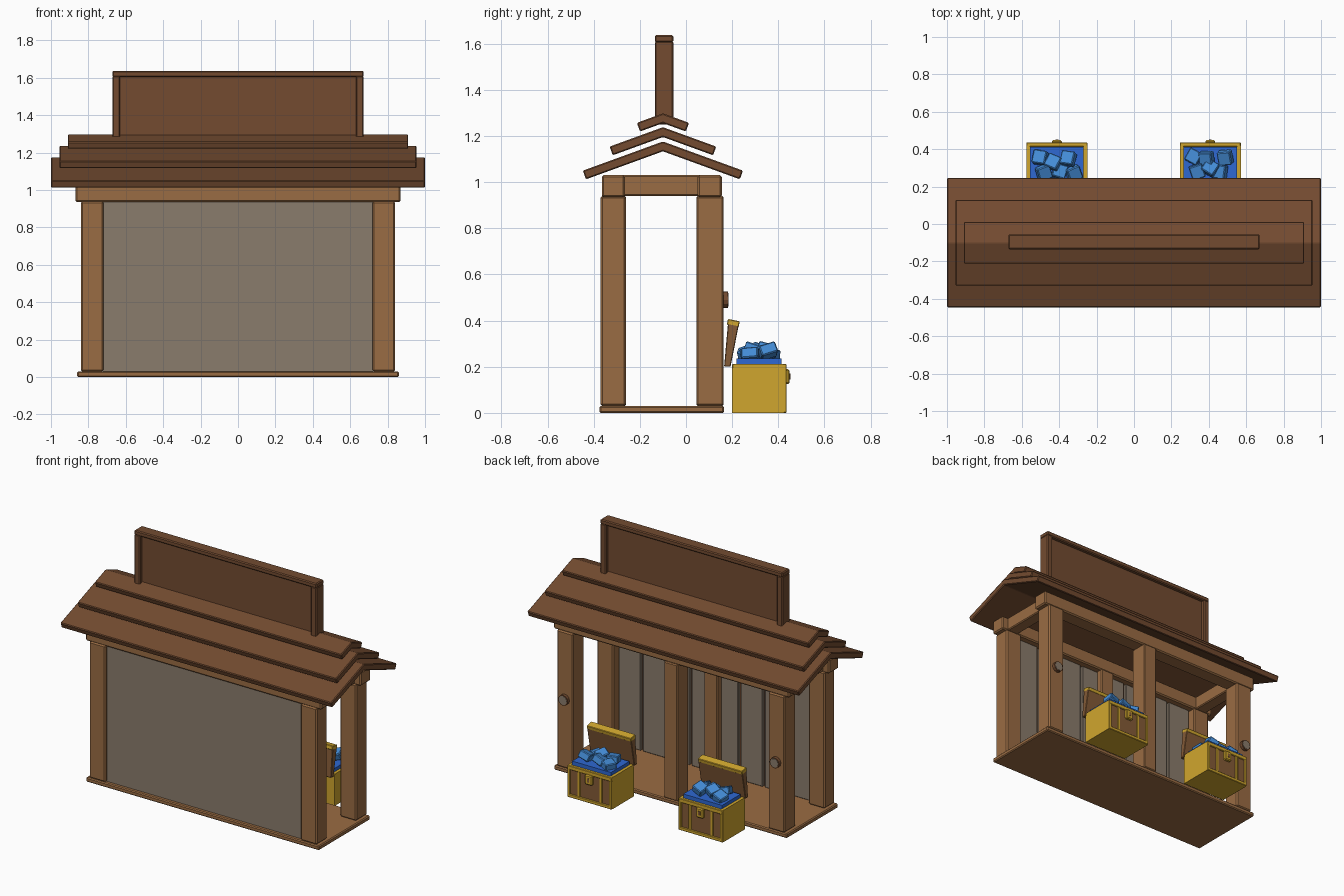
import bpy, bmesh, math, random
from mathutils import Matrix, Vector

if "Cube" in bpy.data.objects:
    bpy.data.objects.remove(bpy.data.objects["Cube"])


def material(name, r, g, b):
    rgb = [((c / 255 + 0.055) / 1.055) ** 2.4 for c in (r, g, b)] + [1]
    m = bpy.data.materials.new(name)
    m.use_nodes = True
    m.diffuse_color = rgb
    m.node_tree.nodes["Principled BSDF"].inputs["Base Color"].default_value = rgb
    return m


TAN = material("tan wood", 154, 108, 67)
DARK = material("dark wood", 115, 75, 48)
GREY = material("weathered grey", 138, 124, 108)
GOLD = material("gold", 208, 166, 46)
CHEST = material("chest wood", 132, 91, 55)
BLUE = material("deep blue", 46, 104, 210)
GEM = material("light blue", 68, 140, 214)


def finish(name, bm, mat, bevel):
    bmesh.ops.recalc_face_normals(bm, faces=bm.faces)
    mesh = bpy.data.meshes.new(name)
    bm.to_mesh(mesh)
    bm.free()
    mesh.materials.append(mat)
    ob = bpy.data.objects.new(name, mesh)
    bpy.context.collection.objects.link(ob)
    if bevel:
        mod = ob.modifiers.new("Bevel", "BEVEL")
        mod.width = bevel
        mod.segments = 1
    return ob


def box(name, x, y, z, mat, bevel=0.006, turn=None):
    """Box from (min, max) ranges, optionally turned about its centre."""
    size = [r[1] - r[0] for r in (x, y, z)]
    centre = [sum(r) / 2 for r in (x, y, z)]
    bm = bmesh.new()
    bmesh.ops.create_cube(bm, size=1, matrix=Matrix.Diagonal((*size, 1)))
    ob = finish(name, bm, mat, bevel)
    ob.location = centre
    if turn:
        ob.rotation_euler = turn
    return ob


def extrude_x(name, profile, half, mat, bevel):
    """Extrude a (y, z) outline across x."""
    bm = bmesh.new()
    face = bm.faces.new([bm.verts.new((-half, y, z)) for y, z in profile])
    new = bmesh.ops.extrude_face_region(bm, geom=[face])["geom"]
    verts = [v for v in new if isinstance(v, bmesh.types.BMVert)]
    bmesh.ops.translate(bm, verts=verts, vec=(2 * half, 0, 0))
    return finish(name, bm, mat, bevel)


def disc(name, x, y, z, radius, depth, mat):
    bm = bmesh.new()
    bmesh.ops.create_cone(bm, cap_ends=True, segments=12, radius1=radius, radius2=radius,
                          depth=depth, matrix=Matrix.Rotation(math.pi / 2, 4, "X"))
    finish(name, bm, mat, 0).location = (x, y, z)


# Floor, posts and beams
FRONT, BACK = (-0.37, -0.26), (0.045, 0.163)
box("floor", (-0.86, 0.86), (-0.375, 0.165), (0, 0.03), TAN)
for side, label in ((-1, "right"), (1, "left")):
    px = sorted((side * 0.72, side * 0.84))
    box(label + "_front_post", px, FRONT, (0.03, 0.94), TAN, 0.008)
    box(label + "_back_post", px, BACK, (0.03, 0.94), TAN, 0.008)
    box(label + "_end_beam", sorted((side * 0.74, side * 0.825)), (-0.3, 0.1), (0.94, 1.03), TAN)
    disc(label + "_peg", side * 0.78, 0.173, 0.49, 0.035, 0.02, DARK)
    disc(label + "_peg_cap", side * 0.78, 0.182, 0.49, 0.029, 0.006, GREY)
box("middle_front_post", (-0.05, 0.05), (-0.31, -0.26), (0.03, 0.94), TAN)
box("middle_back_post", (-0.05, 0.05), BACK, (0.03, 0.94), TAN)
box("front_beam", (-0.87, 0.87), (-0.365, -0.265), (0.935, 1.03), TAN, 0.008)
box("back_beam", (-0.87, 0.87), (0.05, 0.155), (0.935, 1.03), TAN, 0.008)

# Wall sheet with planks on its inner side
box("wall_sheet", (-0.725, 0.725), (-0.35, -0.33), (0.03, 0.94), GREY, 0)
PLANKS = 8
step = 1.44 / PLANKS
for i in range(PLANKS):
    x0 = -0.72 + i * step
    box("wall_plank", (x0 + 0.008, x0 + step - 0.008), (-0.33, -0.305), (0.03, 0.935), GREY, 0.004)
    if i:
        box("plank_seam", (x0 - 0.008, x0 + 0.008), (-0.33, -0.325), (0.03, 0.935), DARK, 0)

# Three stacked gable roof layers
slope, thick, ridge_y = math.radians(20), 0.04, -0.1
for label, half, span, ridge in (("lower", 1.0, 0.347, 1.176),
                                 ("middle", 0.955, 0.231, 1.238),
                                 ("upper", 0.91, 0.113, 1.298)):
    eave = ridge - span * math.tan(slope)
    under = (span - thick * math.sin(slope), eave - thick * math.cos(slope))
    outline = [(0, ridge), (span, eave), under, (0, ridge - thick / math.cos(slope)),
               (-under[0], under[1]), (-span, eave)]
    extrude_x(label + "_roof", [(y + ridge_y, z) for y, z in outline], half, DARK, 0.005)

# Blank board on the ridge
SIGN_Y = (-0.135, -0.055)
box("board_panel", (-0.64, 0.64), (-0.11, -0.08), (1.26, 1.61), DARK, 0)
box("board_top", (-0.672, 0.672), SIGN_Y, (1.605, 1.637), DARK)
for side in (-1, 1):
    box("board_side", sorted((side * 0.63, side * 0.672)), SIGN_Y, (1.25, 1.61), DARK)


def chest(cx, gems, seed):
    """Open chest with a leaning lid, filled with blocks of gem."""
    rng = random.Random(seed)
    w = 0.163

    def span(a, b):
        return (cx + a, cx + b)

    box("chest_body", span(-w, w), (0.2, 0.425), (0, 0.195), GOLD, 0)
    box("chest_front_wood", span(-w + 0.01, w - 0.01), (0.42, 0.428), (0.01, 0.19), CHEST, 0)
    # Gold rim and front bands
    for y in ((0.2, 0.218), (0.415, 0.436)):
        box("chest_rim", span(-w, w), y, (0.185, 0.212), GOLD, 0.003)
    for s in (-1, 1):
        box("chest_side_rim", span(*sorted((s * w, s * (w - 0.02)))), (0.21, 0.42),
            (0.185, 0.212), GOLD, 0)
        box("chest_corner_band", span(*sorted((s * w, s * (w - 0.02)))), (0.415, 0.436),
            (0, 0.19), GOLD, 0.003)
        box("chest_inner_band", span(*sorted((s * 0.07, s * 0.09))), (0.415, 0.434),
            (0, 0.19), GOLD, 0.003)
    box("chest_bottom_band", span(-w, w), (0.415, 0.436), (0, 0.022), GOLD, 0.003)
    box("chest_lock", span(-0.026, 0.026), (0.42, 0.448), (0.125, 0.19), GOLD, 0.006)
    box("chest_keyhole", span(-0.007, 0.007), (0.447, 0.452), (0.145, 0.17), CHEST, 0)
    # Lid leaning back against the stall
    lean = extrude_x("chest_lid", [(0.165, 0.2), (0.193, 0.2), (0.228, 0.378), (0.182, 0.388)],
                     w, CHEST, 0.003)
    cap = extrude_x("chest_lid_rim", [(0.177, 0.382), (0.228, 0.372), (0.233, 0.397), (0.182, 0.407)],
                    w, GOLD, 0.003)
    lean.location.x = cap.location.x = cx
    # Contents
    box("gem_bed", span(-w + 0.02, w - 0.02), (0.218, 0.413), (0.19, 0.235), BLUE, 0)
    for dx, y, z in gems:
        s = 0.037
        turn = [rng.uniform(-0.4, 0.4), rng.uniform(-0.4, 0.4), rng.uniform(-0.7, 0.7)]
        box("gem", span(dx - s, dx + s), (y - s, y + s), (z - 0.024, z + 0.024), GEM, 0.005, turn)


chest(-0.412, [(-0.09, 0.355, 0.255), (0.06, 0.35, 0.27), (-0.07, 0.275, 0.262),
               (0.015, 0.28, 0.25), (-0.02, 0.33, 0.268), (0.09, 0.27, 0.25)], 4)
chest(0.408, [(-0.09, 0.36, 0.252), (-0.02, 0.35, 0.265), (0.08, 0.355, 0.268),
              (0.05, 0.28, 0.25), (-0.07, 0.28, 0.26), (0.0, 0.3, 0.272)], 9)
